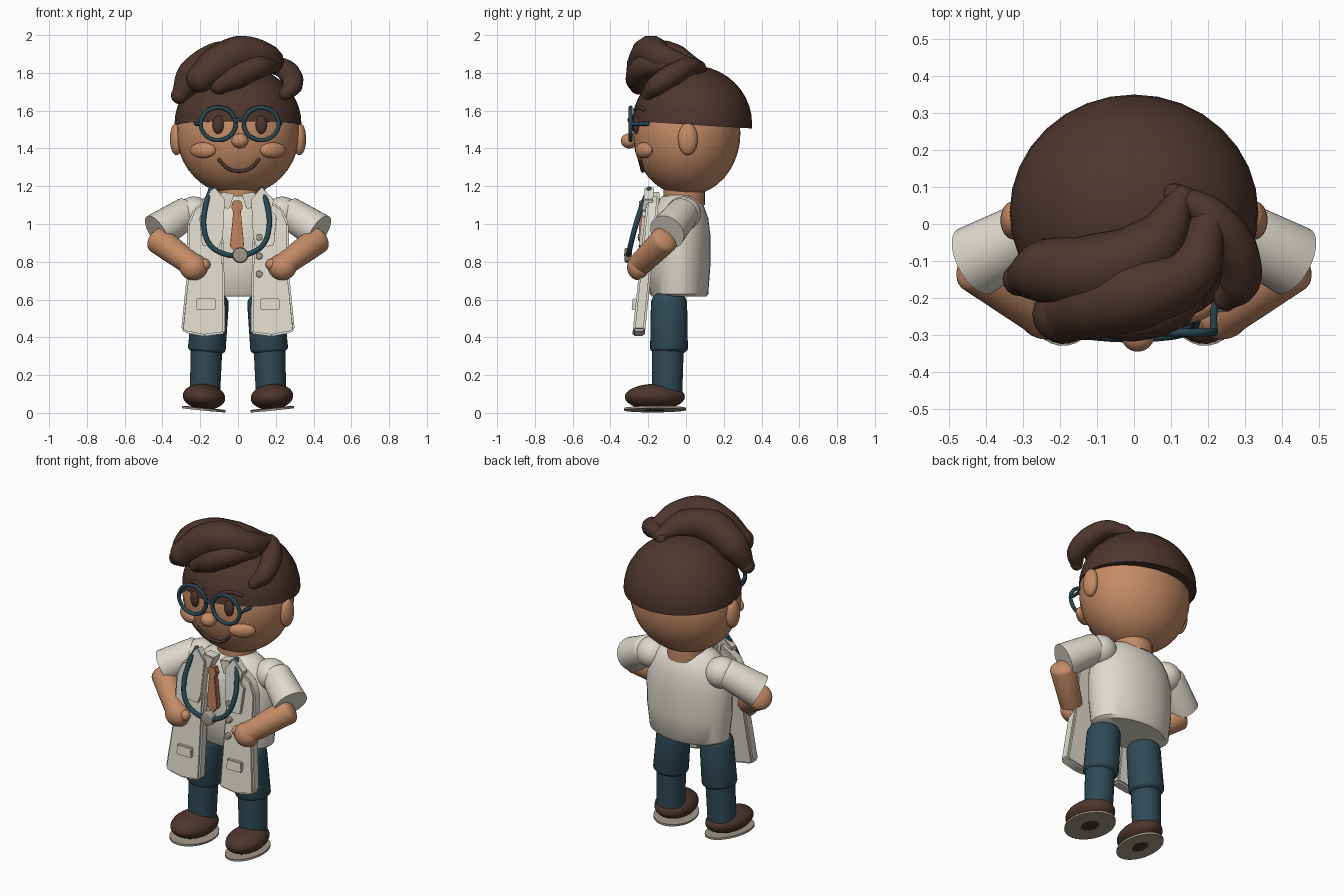
import bpy, bmesh, math
from mathutils import Vector, Matrix, Euler

if "Cube" in bpy.data.objects:
    bpy.data.objects.remove(bpy.data.objects["Cube"])


def material(name, rgb):
    m = bpy.data.materials.new(name)
    m.use_nodes = True
    m.diffuse_color = (*rgb, 1)
    m.node_tree.nodes["Principled BSDF"].inputs["Base Color"].default_value = (*rgb, 1)
    return m


BROWN = material("dark brown", (0.075, 0.036, 0.027))
SKIN = material("warm skin", (0.56, 0.26, 0.135))
COAT = material("off white cloth", (0.74, 0.70, 0.62))
DENIM = material("dark teal cloth", (0.028, 0.068, 0.093))
RUBBER = material("teal rubber", (0.022, 0.062, 0.085))
METAL = material("grey metal", (0.36, 0.31, 0.25))
TIE = material("orange tie", (0.56, 0.23, 0.11))


def add(name, bm, mat, angle=40):
    bmesh.ops.recalc_face_normals(bm, faces=bm.faces)
    me = bpy.data.meshes.new(name)
    bm.to_mesh(me)
    bm.free()
    me.materials.clear()
    me.materials.append(mat)
    me.shade_smooth()
    me.set_sharp_from_angle(angle=math.radians(angle))
    ob = bpy.data.objects.new(name, me)
    bpy.context.collection.objects.link(ob)
    return ob


def ellipsoid(name, loc, radii, mat, rot=(0, 0, 0), cut=None):
    bm = bmesh.new()
    bmesh.ops.create_uvsphere(bm, u_segments=32, v_segments=20, radius=1)
    bm.transform(Matrix.LocRotScale(Vector(loc), Euler(rot), Vector(radii)))
    if cut:
        geom = bm.verts[:] + bm.edges[:] + bm.faces[:]
        bmesh.ops.bisect_plane(bm, geom=geom, plane_co=cut[0], plane_no=cut[1], clear_inner=True)
        bmesh.ops.holes_fill(bm, edges=[e for e in bm.edges if e.is_boundary])
    return add(name, bm, mat)


def lathe(name, profile, mat, matrix):
    # Spin (radius, height) points around the local z axis
    bm = bmesh.new()
    vs = [bm.verts.new((r, 0, h)) for r, h in profile]
    es = [bm.edges.new(p) for p in zip(vs, vs[1:])]
    bmesh.ops.spin(bm, geom=vs + es, axis=(0, 0, 1), cent=(0, 0, 0),
                   angle=math.tau, steps=32, use_merge=True)
    bmesh.ops.remove_doubles(bm, verts=bm.verts, dist=1e-5)
    bm.transform(matrix)
    return add(name, bm, mat)


def limb(name, a, b, ra, rb, mat, cap_a=0.0, cap_b=0.0):
    # Tapered cylinder from a to b, each end domed by its cap depth
    a, b = Vector(a), Vector(b)
    length = (b - a).length
    arc = [i * math.pi / 12 for i in range(7)]
    prof = [(ra * math.sin(t), -cap_a * math.cos(t)) for t in arc] if cap_a else [(0, 0), (ra, 0)]
    end = [(rb * math.cos(t), length + cap_b * math.sin(t)) for t in arc] if cap_b else [(rb, length), (0, length)]
    rot = (b - a).to_track_quat("Z", "Y")
    return lathe(name, prof + end, mat, Matrix.LocRotScale(a, rot, None))


def tube(name, pts, radii, mat, closed=False):
    # Smooth swept tube with rounded ends
    cu = bpy.data.curves.new(name, "CURVE")
    cu.dimensions = "3D"
    cu.bevel_depth = 1
    cu.bevel_resolution = 4
    cu.resolution_u = 8
    sp = cu.splines.new("BEZIER")
    sp.bezier_points.add(len(pts) - 1)
    sp.use_cyclic_u = closed
    if not isinstance(radii, (list, tuple)):
        radii = [radii] * len(pts)
    for bp, p, r in zip(sp.bezier_points, pts, radii):
        bp.co, bp.radius = p, r
        bp.handle_left_type = bp.handle_right_type = "AUTO"
    tmp = bpy.data.objects.new(name, cu)
    bpy.context.collection.objects.link(tmp)
    bpy.context.view_layer.update()
    me = bpy.data.meshes.new_from_object(tmp.evaluated_get(bpy.context.evaluated_depsgraph_get()))
    bpy.data.objects.remove(tmp)
    bm = bmesh.new()
    bm.from_mesh(me)
    bpy.data.meshes.remove(me)
    if not closed:
        for p, r in ((pts[0], radii[0]), (pts[-1], radii[-1])):
            bmesh.ops.create_uvsphere(bm, u_segments=16, v_segments=10, radius=r,
                                      matrix=Matrix.Translation(p))
    return add(name, bm, mat, 60)


def plate(name, outline, y_of, depth, mat, side=1, bevel=0.006):
    # Extruded front panel; y_of(z) gives its front surface
    bm = bmesh.new()
    f = bm.faces.new([bm.verts.new((x * side, 0, z)) for x, z in outline])
    ext = bmesh.ops.extrude_face_region(bm, geom=[f])
    for v in ext["geom"]:
        if isinstance(v, bmesh.types.BMVert):
            v.co.y += depth
    for v in bm.verts:
        v.co.y += y_of(v.co.z)
    bmesh.ops.recalc_face_normals(bm, faces=bm.faces)
    bmesh.ops.bevel(bm, geom=bm.edges[:], offset=bevel, segments=2, affect="EDGES")
    return add(name, bm, mat)


def face_y(x, z):
    return 0.003 - 0.285 * math.sqrt(max(0, 1 - (x / 0.325) ** 2 - ((z - 1.48) / 0.33) ** 2))


def coat_y(z):
    return -0.283 + (z - 0.42) * 0.105


# Head, face and hair cap
ellipsoid("head", (0, 0.003, 1.48), (0.325, 0.285, 0.33), SKIN)
ellipsoid("hair_cap", (0, 0.032, 1.53), (0.336, 0.318, 0.31), BROWN,
          cut=((0, 0.03, 1.525), (0, 0.06, 1)))
ellipsoid("nose", (0.01, -0.3, 1.44), (0.045, 0.045, 0.04), SKIN)
tube("mouth", [(x, face_y(x, z) - 0.006, z) for x, z in
               ((-0.1, 1.34), (-0.055, 1.295), (0.005, 1.28), (0.065, 1.295), (0.11, 1.34))],
     0.009, BROWN)
tube("glasses_bridge", [(-0.015, -0.297, 1.54), (0.01, -0.302, 1.552), (0.03, -0.297, 1.54)], 0.009, RUBBER)

for s, side in ((1, "left"), (-1, "right")):
    ex = 0.009 + s * 0.114
    ellipsoid(side + "_ear", (s * 0.325, 0.01, 1.45), (0.036, 0.052, 0.086), SKIN)
    ellipsoid(side + "_cheek", (s * 0.185, face_y(0.185, 1.39) - 0.005, 1.39), (0.075, 0.032, 0.042),
              SKIN, (0, 0, s * 0.5))
    ellipsoid(side + "_eye", (ex, face_y(ex, 1.52) - 0.004, 1.525), (0.03, 0.018, 0.048), BROWN)
    tube(side + "_eyebrow", [(ex + d, face_y(ex + d, z) - 0.012, z) for d, z in
                             ((-0.055, 1.605), (0, 1.618), (0.055, 1.605))], 0.011, BROWN)
    tube(side + "_glasses_rim", [(ex + 0.092 * math.cos(t), -0.293, 1.53 + 0.086 * math.sin(t))
                                 for t in (i * math.tau / 12 for i in range(12))], 0.011, RUBBER, True)
    tube(side + "_glasses_temple", [(ex + s * 0.094, -0.293, 1.53), (s * 0.215, -0.25, 1.53),
                                    (s * 0.222, -0.2, 1.53)], 0.01, RUBBER)

# Swept hair locks
tube("rear_lock", [(0.13, 0.07, 1.83), (0.05, -0.06, 1.87), (-0.1, -0.125, 1.865),
                   (-0.24, -0.13, 1.78), (-0.31, -0.15, 1.68)], [0.035, 0.085, 0.1, 0.09, 0.045], BROWN)
tube("front_lock", [(0.2, 0, 1.84), (0.15, -0.13, 1.88), (0.02, -0.185, 1.9),
                    (-0.11, -0.215, 1.84), (-0.2, -0.245, 1.77)], [0.05, 0.075, 0.1, 0.1, 0.075], BROWN)
tube("fringe_lock", [(0.19, -0.12, 1.84), (0.1, -0.22, 1.83), (-0.01, -0.25, 1.78),
                     (-0.1, -0.25, 1.735)], [0.04, 0.065, 0.07, 0.05], BROWN)
tube("side_lock", [(0.11, 0.08, 1.82), (0.21, 0.02, 1.835), (0.275, -0.07, 1.79),
                   (0.285, -0.16, 1.73), (0.25, -0.2, 1.69)], [0.03, 0.05, 0.06, 0.055, 0.035], BROWN)

# Torso and shirt front
lathe("torso", [(0, 0.615), (0.23, 0.615), (0.25, 0.63), (0.268, 0.78), (0.27, 0.93), (0.25, 1.03),
                (0.21, 1.1), (0.15, 1.145), (0.08, 1.16), (0, 1.165)], COAT,
      Matrix.Translation((0, -0.037, 0)) @ Matrix.Diagonal((1, 0.62, 1, 1)))
limb("neck", (0, -0.01, 1.1), (0, -0.01, 1.25), 0.11, 0.11, SKIN)
half_tie = [(0.02, 1.125), (0.032, 1.09), (0.02, 1.065), (0.038, 0.88)]
plate("tie", [(x - 0.005, z) for x, z in half_tie + [(0, 0.84)]
              + [(-x, z) for x, z in reversed(half_tie)]], lambda z: -0.248, 0.035, TIE, bevel=0.004)

for s, side in ((1, "left"), (-1, "right")):
    # Open coat panels, lapels, collar and pockets
    plate(side + "_coat_panel", [(0.068, 0.42), (0.18, 0.405), (0.285, 0.425), (0.3, 0.44), (0.272, 0.72),
                                 (0.268, 1.0), (0.235, 1.08), (0.13, 1.15), (0.075, 0.9)],
          coat_y, 0.065, COAT, s, 0.01)
    plate(side + "_lapel", [(0.125, 1.195), (0.07, 1.13), (0.08, 0.93), (0.1, 0.875), (0.19, 0.885),
                            (0.205, 1.04), (0.175, 1.07), (0.19, 1.13)],
          lambda z: coat_y(z) - 0.016, 0.05, COAT, s, 0.004)
    plate(side + "_shirt_collar", [(0.02, 1.16), (0.09, 1.17), (0.09, 1.09), (0.045, 1.08)],
          lambda z: -0.21, 0.07, COAT, s, 0.004)
    plate(side + "_pocket", [(0.12, 0.545), (0.22, 0.545), (0.22, 0.605), (0.12, 0.605)],
          lambda z: coat_y(z) - 0.018, 0.03, COAT, s, 0.004)

    # Arms bent with hands on the hips
    ellipsoid(side + "_shoulder", (s * 0.235, -0.015, 1.055), (0.095, 0.095, 0.09), COAT)
    limb(side + "_sleeve", (s * 0.27, -0.015, 1.06), (s * 0.43, -0.1, 0.958), 0.085, 0.098, COAT, 0.03)
    limb(side + "_forearm", (s * 0.42, -0.115, 0.915), (s * 0.245, -0.245, 0.785), 0.074, 0.062, SKIN, 0.04, 0.03)
    ellipsoid(side + "_hand", (s * 0.235, -0.25, 0.772), (0.075, 0.062, 0.07), SKIN)
    ellipsoid(side + "_thumb", (s * 0.18, -0.262, 0.785), (0.034, 0.03, 0.032), SKIN)

    # Trousers
    limb(side + "_thigh", (s * 0.145, -0.09, 0.58), (s * 0.165, -0.09, 0.34), 0.096, 0.1, DENIM, 0.07, 0.035)
    limb(side + "_shin", (s * 0.165, -0.095, 0.4), (s * 0.175, -0.1, 0.09), 0.085, 0.08, DENIM)

    # Shoes with thin flared soles
    turn = (0, -s * 0.1, s * 0.12)
    ellipsoid(side + "_shoe", (s * 0.18, -0.165, 0.085), (0.112, 0.16, 0.068), BROWN, turn)
    for part, r, low, high, mat in (("_sole", 1, -0.006, 0.006, METAL), ("_sole_pad", 0.35, -0.007, 0, BROWN)):
        lathe(side + part, [(0, low), (r, low), (r, high), (0, high)], mat,
              Matrix.LocRotScale(Vector((s * 0.182, -0.165, 0.02)), Euler(turn), Vector((0.115, 0.165, 1))))

# Coat buttons
for i, z in enumerate((0.93, 0.83, 0.735)):
    y = coat_y(z)
    limb(f"button_{i + 1}", (0.112, y + 0.005, z), (0.112, y - 0.022, z), 0.018, 0.018, METAL, 0, 0.004)

# Stethoscope hung round the neck
half = [(0.135, -0.195, 1.185), (0.165, -0.235, 1.09), (0.172, -0.27, 0.98), (0.14, -0.293, 0.89),
        (0.075, -0.303, 0.845)]
tube("stethoscope_tube", [(x - 0.008, y, z) for x, y, z in
                          [(-a, b, c) for a, b, c in half] + [(0.005, -0.306, 0.832)] + half[::-1]],
     0.014, RUBBER)
limb("stethoscope_disc", (0.012, -0.285, 0.835), (0.012, -0.322, 0.835), 0.042, 0.038, METAL, 0, 0.005)
